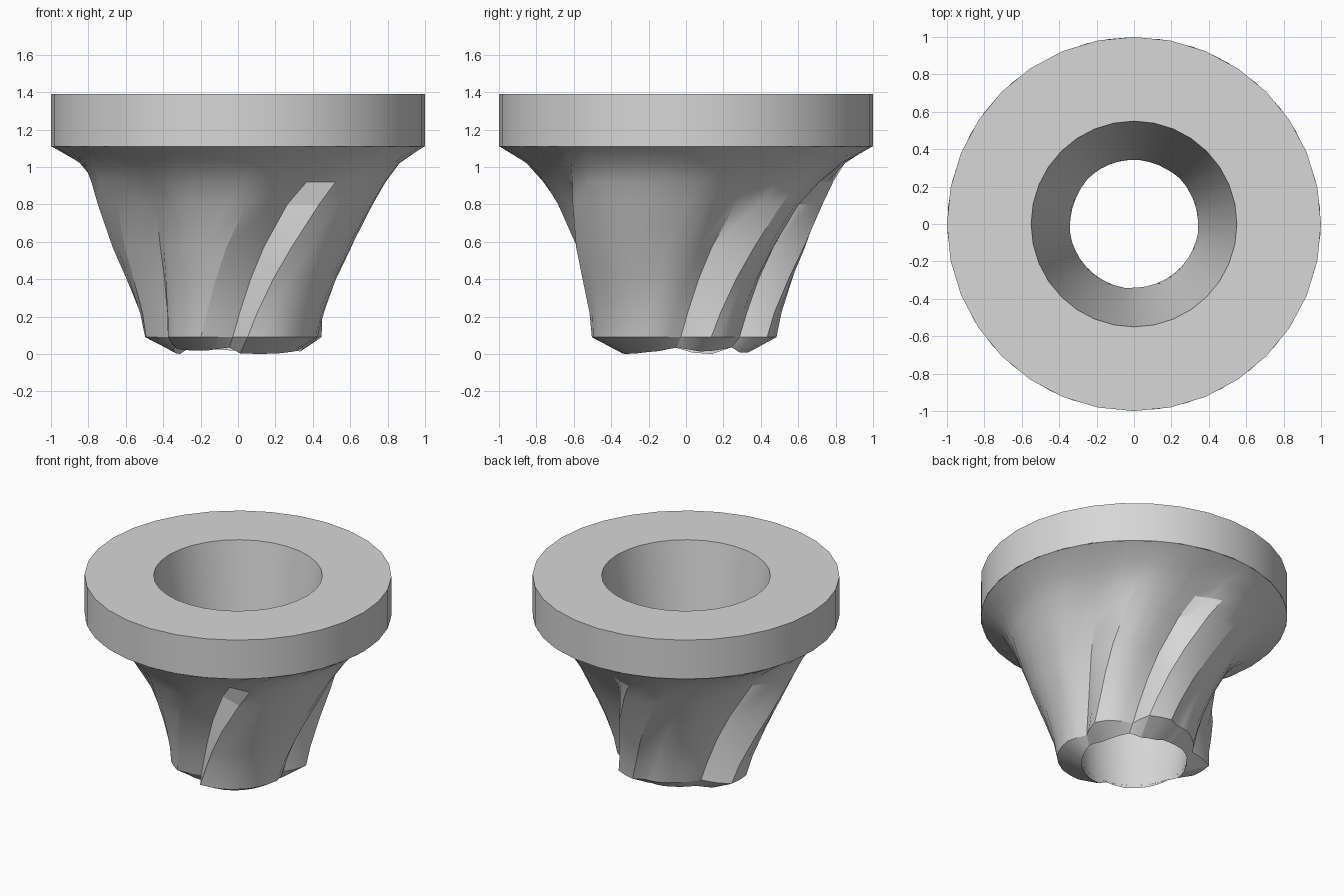
import bpy, math

if "Cube" in bpy.data.objects:
    bpy.data.objects.remove(bpy.data.objects["Cube"])

metal = bpy.data.materials.new("plain grey")
metal.use_nodes = True
GREY = (0.68, 0.68, 0.68, 1)
metal.diffuse_color = GREY
metal.node_tree.nodes["Principled BSDF"].inputs["Base Color"].default_value = GREY


def add_lathe(name, columns):
    """Join columns of points around the axis into a smooth skin."""
    n, rows = len(columns), len(columns[0])
    verts = [p for col in columns for p in col]
    faces = []
    for i in range(n):
        j = (i + 1) % n
        faces += [(i * rows + k, j * rows + k, j * rows + k + 1, i * rows + k + 1)
                  for k in range(rows - 1)]
    mesh = bpy.data.meshes.new(name)
    mesh.from_pydata(verts, [], faces)
    mesh.materials.append(metal)
    obj = bpy.data.objects.new(name, mesh)
    bpy.context.collection.objects.link(obj)
    bpy.ops.object.select_all(action="DESELECT")
    obj.select_set(True)
    bpy.context.view_layer.objects.active = obj
    bpy.ops.object.shade_smooth_by_angle(angle=math.radians(25))
    return obj


def polar(r, deg, z):
    a = math.radians(deg)
    return (r * math.cos(a), r * math.sin(a), z)


def bore(z):
    return 0.34 + 0.21 * z / 1.39


# Top flange with the tapered bore running down to the foot
LIP = 0.04
outline = [(1, 1.11), (1, 1.39), (bore(1.39), 1.39), (bore(LIP), LIP)]
add_lathe("flange_and_bore",
          [[polar(r, i * 11.25, z) for r, z in outline] for i in range(32)])

# Uneven saw-tooth outline of the flutes: angle at the foot, ridge height 0 to 1
teeth = [(-120, .5), (-98, 0), (-88, .9), (-70, 1), (-50, .9), (-25, .55),
         (-8, 0), (13, .62), (25, .5), (45, 0), (58, .8), (76, .8), (84, .5),
         (97, .45), (112, .25), (136, 0), (156, 1), (174, .8), (190, 0),
         (204, .3), (222, .45), (240, .5)]
# Height, groove radius, ridge radius
levels = [(.09, .38, .52), (.22, .4, .54), (.4, .44, .6), (.57, .5, .67),
          (.8, .61, .76), (.92, .72, .81), (1.02, .84, .87), (1.11, .998, .998)]
TWIST = 42

# Refine long stretches of the outline
outline = []
for (a, f), (b, g) in zip(teeth, teeth[1:]):
    steps = math.ceil((b - a) / 11)
    outline += [(a + (b - a) * s / steps, f + (g - f) * s / steps) for s in range(steps)]

# Twisted fluted body, chamfered at the foot
columns = []
for angle, f in outline:
    foot = 0.035 * (1 - f)
    col = [polar(bore(LIP), angle, LIP), polar(bore(foot), angle, foot)]
    col += [polar(g + (r - g) * f, angle + TWIST * z, z) for z, g, r in levels]
    columns.append(col)
add_lathe("fluted_body", columns)
